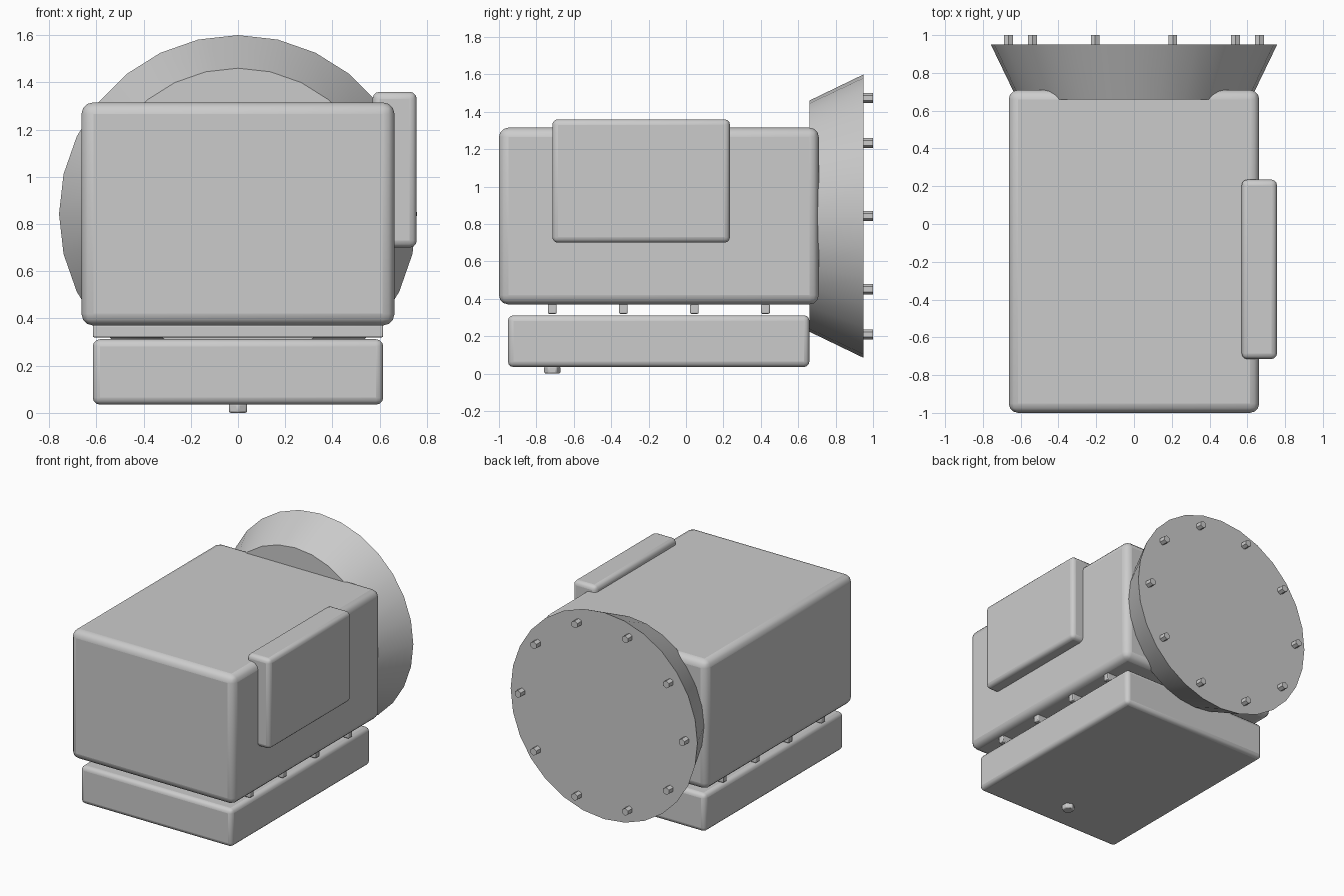
import bpy
from math import radians, cos, sin, pi

if "Cube" in bpy.data.objects:
    bpy.data.objects.remove(bpy.data.objects["Cube"])


def finish(ob, name, bevel=0, segments=3):
    ob.name = name
    bpy.ops.object.transform_apply(location=False, rotation=True, scale=True)
    if bevel:
        m = ob.modifiers.new("Bevel", 'BEVEL')
        m.width, m.segments = bevel, segments
    bpy.ops.object.shade_smooth_by_angle(angle=radians(30))
    return ob


def box(name, x, y, z, bevel, segments=3):
    """Rounded box from (min, max) extents."""
    bpy.ops.mesh.primitive_cube_add(size=1, location=[sum(r) / 2 for r in (x, y, z)])
    ob = bpy.context.object
    ob.scale = [r[1] - r[0] for r in (x, y, z)]
    return finish(ob, name, bevel, segments)


def hex_prism(name, radius, depth, loc, rot=(0, 0, 0), bevel=0):
    bpy.ops.mesh.primitive_cylinder_add(vertices=6, radius=radius, depth=depth,
                                        location=loc, rotation=rot)
    return finish(bpy.context.object, name, bevel, 2)


# Main casing, lower pan and side cover
box("main_casing", (-0.663, 0.663), (-1.0, 0.71), (0.37, 1.315), 0.05)
box("lower_pan", (-0.615, 0.615), (-0.952, 0.66), (0.035, 0.312), 0.03)
box("side_cover", (0.57, 0.757), (-0.715, 0.235), (0.70, 1.36), 0.03)

# Cross bars between casing and pan
for i in range(4):
    y = -0.715 + 0.38 * i
    box(f"cross_bar_{i + 1}", (-0.615, 0.615), (y - 0.023, y + 0.023),
        (0.32, 0.372), 0.006, 2)

# Drain plug under the pan
hex_prism("drain_plug", 0.045, 0.04, (0, -0.715, 0.02), bevel=0.008)

# Flared rear housing, wide end facing back
CZ = 0.842
bpy.ops.mesh.primitive_cone_add(vertices=28, radius1=0.758, radius2=0.618, depth=0.29,
                                location=(0, 0.805, CZ), rotation=(pi / 2, 0, 0))
finish(bpy.context.object, "rear_housing")

# Ring of bolts on the rear face
for i in range(10):
    a = i * 2 * pi / 10
    hex_prism(f"rear_bolt_{i + 1}", 0.027, 0.06,
              (0.665 * cos(a), 0.97, CZ + 0.665 * sin(a)), (pi / 2, 0, 0))
